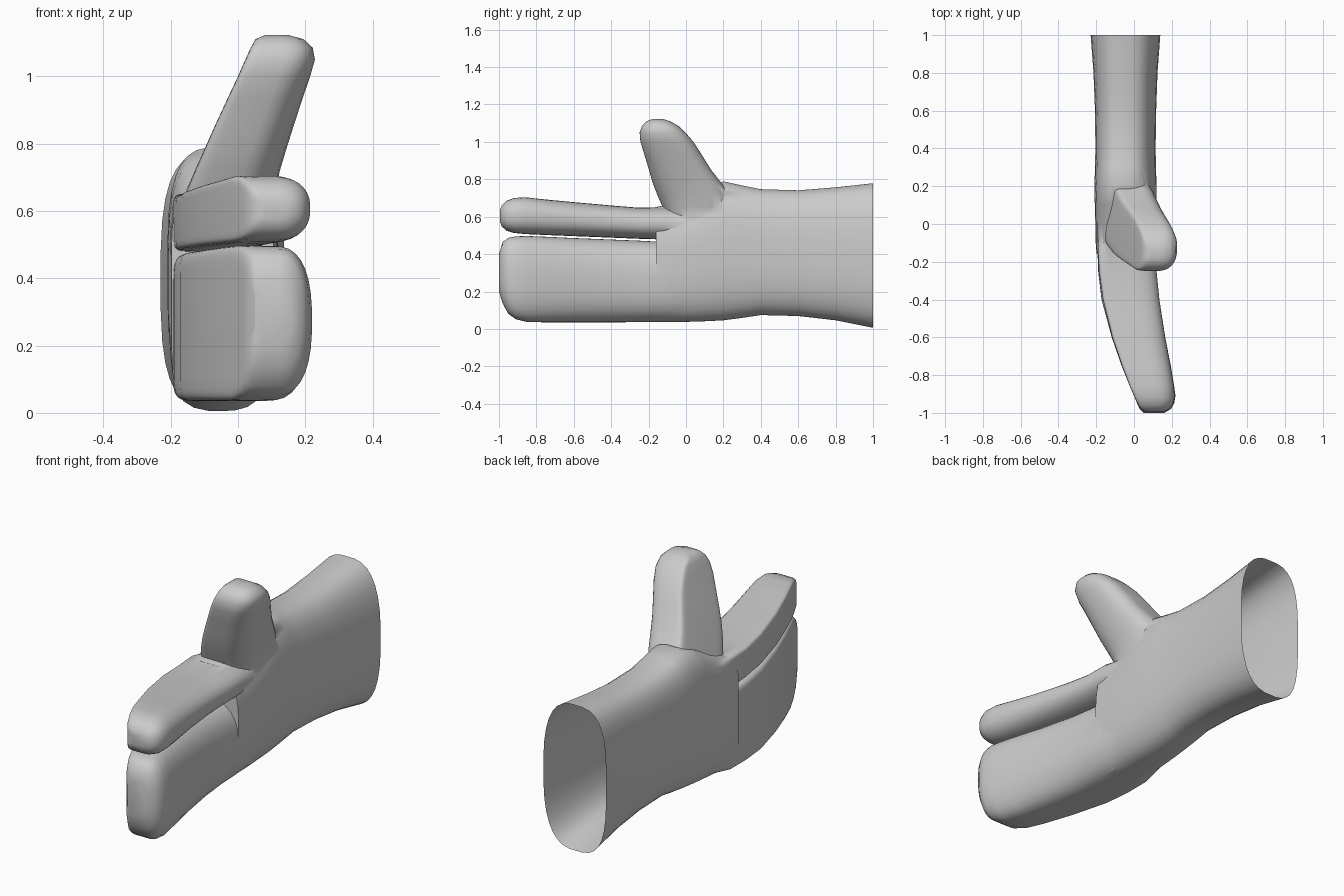
import bpy, bmesh, math

N = 32  # points around each cross-section


def power(c, e):
    return math.copysign(abs(c) ** e, c)


def loft(name, axis, sections):
    """Section: (position, x0, x1, v0, v1, left exponent, right exponent).
    Small exponents make a boxy side, large ones a round side."""
    bm = bmesh.new()
    rings = []
    for p, x0, x1, v0, v1, el, er in sections:
        ring = []
        for i in range(N):
            t = 2 * math.pi * (i + 0.5) / N
            c, s = math.cos(t), math.sin(t)
            e = er if c > 0 else el
            x = (x0 + x1) / 2 + (x1 - x0) / 2 * power(c, e)
            v = (v0 + v1) / 2 + (v1 - v0) / 2 * power(s, e)
            ring.append(bm.verts.new((x, p, v) if axis == 'Y' else (x, v, p)))
        rings.append(ring)
    for a, b in zip(rings, rings[1:]):
        for i in range(N):
            j = (i + 1) % N
            bm.faces.new((a[i], a[j], b[j], b[i]))
    bm.faces.new(rings[0])
    bm.faces.new(rings[-1])
    bmesh.ops.recalc_face_normals(bm, faces=bm.faces)
    me = bpy.data.meshes.new(name)
    bm.to_mesh(me)
    bm.free()
    ob = bpy.data.objects.new(name, me)
    bpy.context.collection.objects.link(ob)
    return ob


# Cuff and palm
glove = loft("glove", 'Y', [
    (1.0, -.23, .14, .005, .78, .62, .75),
    (.8, -.215, .125, .045, .758, .62, .75),
    (.6, -.207, .118, .068, .742, .62, .75),
    (.4, -.205, .115, .073, .748, .62, .75),
    (.3, -.207, .117, .058, .768, .6, .75),
    (.2, -.21, .12, .045, .79, .6, .75),
    (.1, -.208, .12, .04, .755, .55, .75),
    (0, -.205, .12, .037, .70, .5, .75),
    (-.1, -.203, .118, .036, .665, .42, .75),
    (-.16, -.198, .116, .036, .652, .35, .75)])

# Wide pocket for the other fingers: flat back, rounded front
pocket = loft("finger_pocket", 'Y', [
    (.0, -.18, .10, .06, .44, .2, .8),
    (-.12, -.194, .115, .038, .465, .2, .8),
    (-.25, -.19, .12, .036, .472, .18, .8),
    (-.4, -.172, .135, .035, .478, .16, .8),
    (-.6, -.118, .166, .035, .486, .16, .8),
    (-.75, -.066, .195, .035, .493, .16, .8),
    (-.85, -.026, .212, .037, .497, .16, .8),
    (-.91, .0, .22, .052, .495, .18, .8),
    (-.95, .016, .213, .08, .487, .22, .8),
    (-.98, .03, .195, .135, .465, .28, .8),
    (-1.0, .05, .16, .2, .40, .4, .8)])

# Index finger
index = loft("index_finger", 'Y', [
    (.0, -.18, .10, .5, .63, .25, .85),
    (-.12, -.192, .115, .478, .652, .2, .85),
    (-.25, -.185, .12, .482, .648, .18, .85),
    (-.4, -.165, .135, .488, .66, .16, .85),
    (-.6, -.115, .165, .496, .678, .16, .85),
    (-.75, -.064, .193, .502, .692, .16, .85),
    (-.86, -.022, .212, .507, .704, .16, .85),
    (-.92, .004, .215, .513, .70, .18, .85),
    (-.96, .022, .203, .525, .685, .22, .85),
    (-.985, .04, .18, .548, .66, .3, .85),
    (-.995, .07, .15, .575, .635, .45, .85)])

# Thumb, leaning towards the palm
thumb = loft("thumb", 'Z', [
    (.55, -.17, .09, -.09, .25, .4, .85),
    (.65, -.158, .11, -.125, .26, .3, .85),
    (.72, -.128, .125, -.155, .235, .22, .85),
    (.78, -.101, .143, -.178, .19, .18, .85),
    (.85, -.07, .165, -.198, .135, .16, .85),
    (.93, -.033, .191, -.222, .085, .16, .85),
    (1.0, .0, .215, -.244, .04, .16, .85),
    (1.05, .022, .229, -.248, -.003, .18, .85),
    (1.085, .038, .222, -.236, -.04, .22, .85),
    (1.11, .052, .195, -.212, -.083, .3, .85),
    (1.122, .08, .15, -.18, -.12, .45, .85)])

# Join everything into one continuous skin
bpy.context.view_layer.objects.active = glove
for part in (pocket, index, thumb):
    mod = glove.modifiers.new("union", 'BOOLEAN')
    mod.operation = 'UNION'
    mod.solver = 'EXACT'
    mod.object = part
    bpy.ops.object.modifier_apply(modifier=mod.name)
    bpy.data.objects.remove(part, do_unlink=True)

# Open the cuff and soften the skin
bm = bmesh.new()
bm.from_mesh(glove.data)
caps = [f for f in bm.faces if all(v.co.y > .999 for v in f.verts)]
bmesh.ops.delete(bm, geom=caps, context='FACES')
bm.to_mesh(glove.data)
bm.free()

bpy.ops.object.select_all(action='DESELECT')
glove.select_set(True)
bpy.ops.object.shade_smooth_by_angle(angle=math.radians(40))
